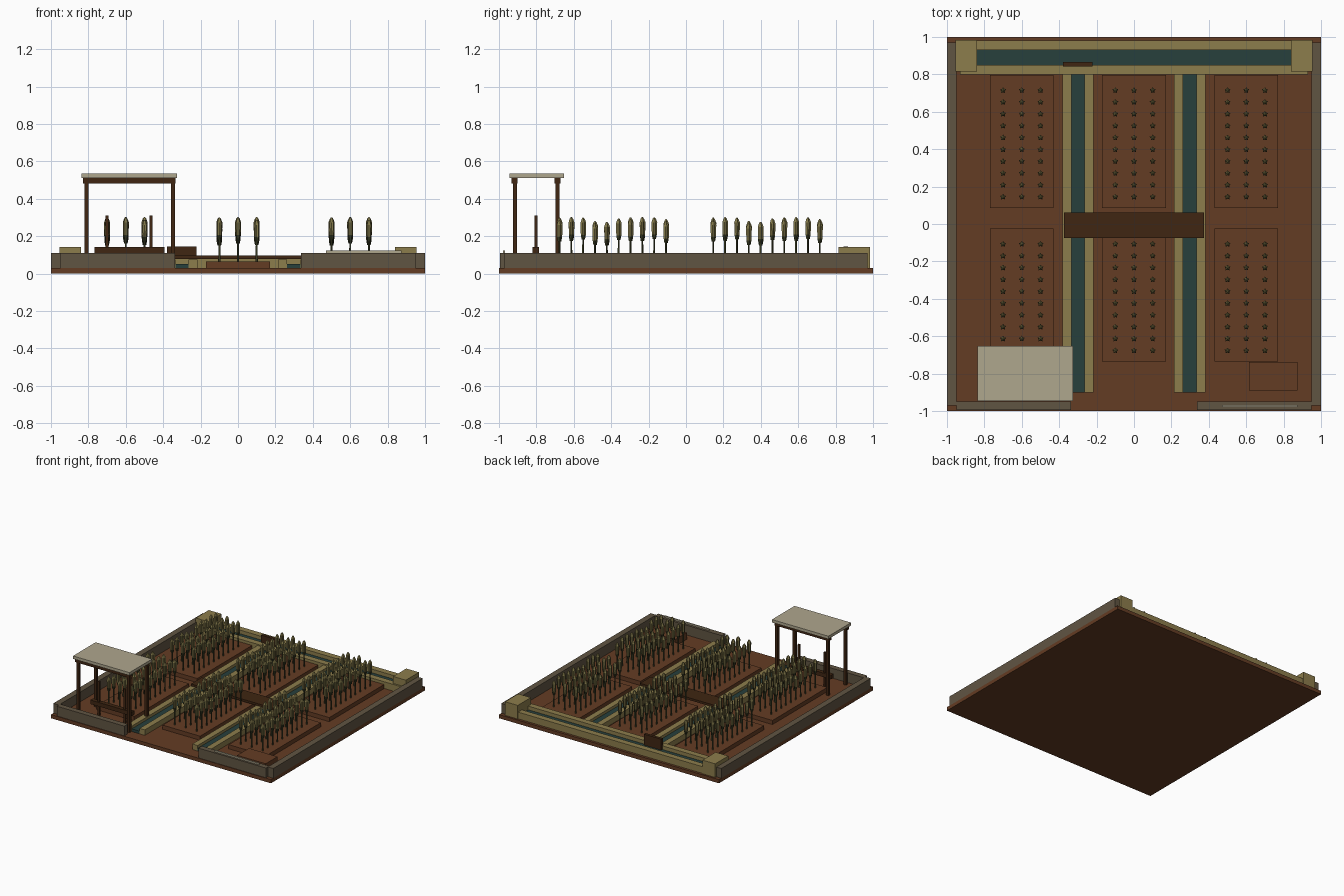
import bpy, bmesh, math

if "Cube" in bpy.data.objects:
    bpy.data.objects.remove(bpy.data.objects["Cube"])

def mat(name, r, g, b):
    m = bpy.data.materials.new(name)
    m.diffuse_color = (r, g, b, 1)
    m.use_nodes = True
    m.node_tree.nodes["Principled BSDF"].inputs["Base Color"].default_value = m.diffuse_color
    return m

SOIL = mat("soil brown", 0.127, 0.045, 0.017)
STONE = mat("grey stone", 0.118, 0.090, 0.055)
CLAY = mat("olive clay", 0.265, 0.205, 0.072)
WATER = mat("dark water", 0.020, 0.050, 0.045)
WOOD = mat("dark wood", 0.050, 0.019, 0.006)
CANVAS = mat("pale canvas", 0.430, 0.385, 0.270)
STEM = mat("stem green", 0.060, 0.065, 0.025)
HEAD = mat("seed head olive", 0.230, 0.195, 0.070)

def finish(bm, name, *mats):
    me = bpy.data.meshes.new(name)
    bm.to_mesh(me)
    bm.free()
    for m in mats:
        me.materials.append(m)
    ob = bpy.data.objects.new(name, me)
    bpy.context.collection.objects.link(ob)
    return ob

def box(name, m, x0, x1, y0, y1, z0, z1):
    bm = bmesh.new()
    bmesh.ops.create_cube(bm, size=1)
    for v in bm.verts:
        v.co = ((x0 + x1) / 2 + v.co.x * (x1 - x0),
                (y0 + y1) / 2 + v.co.y * (y1 - y0),
                (z0 + z1) / 2 + v.co.z * (z1 - z0))
    return finish(bm, name, m)

def loft(bm, x, y, rings, sides, star=1.0, mats=(0,)):
    """Stack of rings (z, radius); star < 1 pulls every other corner inward."""
    loops = []
    for z, r in rings:
        loops.append([bm.verts.new((
            x + r * (star if i % 2 else 1) * math.cos(2 * math.pi * i / sides + math.pi / 2),
            y + r * (star if i % 2 else 1) * math.sin(2 * math.pi * i / sides + math.pi / 2),
            z)) for i in range(sides)])
    for k in range(len(loops) - 1):
        a, b = loops[k], loops[k + 1]
        for i in range(sides):
            j = (i + 1) % sides
            f = bm.faces.new((a[i], a[j], b[j], b[i]))
            f.material_index = mats[min(k, len(mats) - 1)]
    bm.faces.new(loops[0][::-1]).material_index = mats[0]
    bm.faces.new(loops[-1]).material_index = mats[-1]

# Ground slab and enclosing walls
box("ground_slab", SOIL, -1, 1, -1, 1, 0, 0.03)
for s, side in ((-1, "left"), (1, "right")):
    box(side + "_wall", STONE, *sorted((s * 0.95, s)), -0.97, 0.97, 0.03, 0.11)
    box(side + "_front_wall", STONE, *sorted((s * 0.337, s * 0.95)), -0.995, -0.95, 0.03, 0.11)
    box(side + "_corner_block", CLAY, *sorted((s * 0.84, s * 0.955)), 0.815, 0.985, 0.03, 0.142)

# Main channel along the back
box("back_channel_outer_lip", CLAY, -0.95, 0.95, 0.93, 0.98, 0.03, 0.085)
box("back_channel_inner_lip", CLAY, -0.93, 0.93, 0.80, 0.85, 0.03, 0.085)
box("back_channel_water", WATER, -0.84, 0.84, 0.85, 0.93, 0.03, 0.055)

# Two feeder channels
for cx, side in ((-0.30, "left"), (0.298, "right")):
    box(side + "_channel_outer_lip", CLAY, cx - 0.083, cx - 0.035, -0.90, 0.80, 0.03, 0.075)
    box(side + "_channel_inner_lip", CLAY, cx + 0.035, cx + 0.083, -0.90, 0.80, 0.03, 0.075)
    box(side + "_channel_water", WATER, cx - 0.035, cx + 0.035, -0.90, 0.80, 0.03, 0.052)

# Plank bridge and sluice gate
box("plank_bridge", WOOD, -0.375, 0.375, -0.075, 0.062, 0.078, 0.096)
box("sluice_gate", WOOD, -0.38, -0.222, 0.842, 0.865, 0.035, 0.145)

# Six planting beds, each with 3 x 10 stalks
lift = (0.0, 0.003, 0.0, -0.018, -0.022, -0.004, 0.002, 0.003, 0.002, -0.008)
for bx in (-0.6, 0, 0.6):
    for y0, first, row in ((-0.735, -0.677, "front"), (0.085, 0.145, "back")):
        tag = "%s_%s" % (row, {-0.6: "left", 0: "middle", 0.6: "right"}[bx])
        box(tag + "_bed", SOIL, bx - 0.17, bx + 0.17, y0, y0 + 0.712, 0.03, 0.064)
        bm = bmesh.new()
        for c in range(3):
            for r in range(10):
                x, y = bx + (c - 1) * 0.1, first + r * 0.0633
                d = lift[r] - 0.012 * ((r + 2 * c) % 3 == 1) * (c != 1)
                loft(bm, x, y, ((0.06, 0.006), (0.20 + d, 0.005)), 5)
                loft(bm, x, y, ((0.183 + d, 0.010), (0.207 + d, 0.015), (0.272 + d, 0.017),
                                (0.290 + d, 0.010), (0.299 + d, 0.003)),
                     10, 0.62, (0, 1))
        finish(bm, tag + "_stalks", STEM, HEAD)

# Seedling box and a pole lying on the front wall
box("seedling_box", SOIL, 0.615, 0.875, -0.89, -0.737, 0.03, 0.085)
box("pole_on_wall", CANVAS, 0.47, 0.875, -0.979, -0.969, 0.11, 0.122)

# Shelter: posts, beams, flat roof
for x in (-0.81, -0.348):
    for y in (-0.915, -0.688):
        box("shelter_post", WOOD, x - 0.011, x + 0.011, y - 0.011, y + 0.011, 0.03, 0.49)
for y in (-0.917, -0.688):
    box("shelter_beam", WOOD, -0.828, -0.335, y - 0.016, y + 0.016, 0.482, 0.51)
box("shelter_roof", CANVAS, -0.838, -0.325, -0.945, -0.652, 0.51, 0.534)

# Work rack under the shelter
box("rack_bar", WOOD, -0.768, -0.392, -0.82, -0.785, 0.11, 0.143)
for x in (-0.70, -0.465):
    box("rack_stake", WOOD, x - 0.008, x + 0.008, -0.811, -0.795, 0.03, 0.31)
